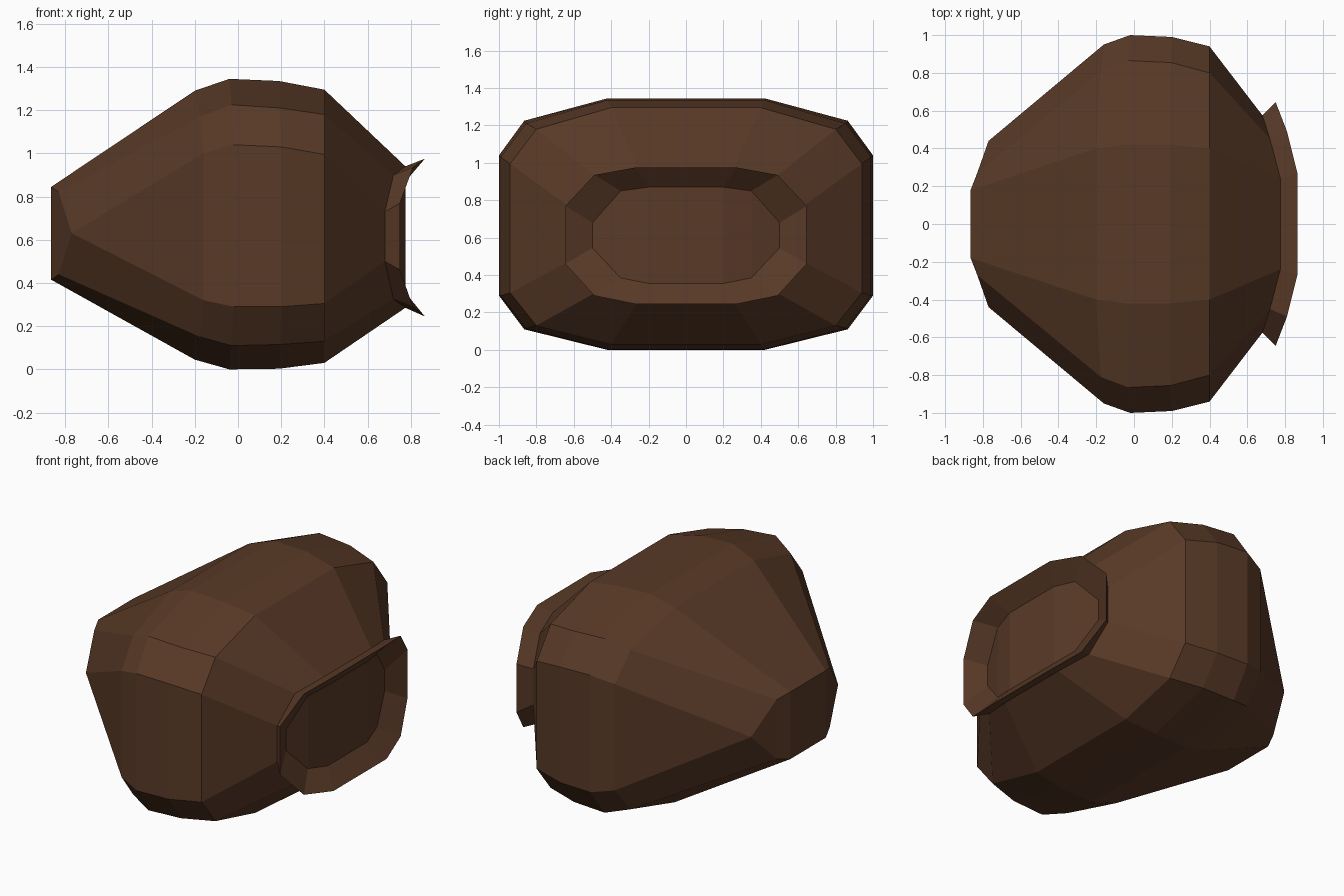
import bpy, bmesh

if "Cube" in bpy.data.objects:
    bpy.data.objects.remove(bpy.data.objects["Cube"])

brown = bpy.data.materials.new("dark brown")
brown.diffuse_color = (0.1, 0.042, 0.02, 1)
brown.use_nodes = True
brown.node_tree.nodes["Principled BSDF"].inputs["Base Color"].default_value = brown.diffuse_color

# Cross-sections along x; each has three (x, half width, top z, bottom z)
# stations which are mirrored across y to give a twelve-sided ring
SECTIONS = [
    [(-.865, .18, .845, .415), (-.83, .27, .82, .44), (-.77, .44, .63, .63)],   # narrow end
    [(-.20, .40, 1.29, .045), (-.175, .81, 1.17, .15), (-.16, .95, 1.0, .32)],
    [(-.04, .42, 1.345, 0), (-.03, .865, 1.225, .11), (-.02, 1.0, 1.04, .29)],
    [(.19, .42, 1.335, .003), (.195, .855, 1.21, .115), (.20, .99, 1.03, .29)],
    [(.40, .40, 1.295, .03), (.40, .80, 1.18, .13), (.40, .94, .995, .305)],
    [(.775, .24, .94, .285), (.72, .45, .90, .325), (.68, .575, .73, .50)],     # neck of rim
    [(.865, .27, .975, .245), (.81, .49, .935, .29), (.75, .645, .77, .46)],    # flared lip
    [(.775, .20, .87, .355), (.74, .35, .85, .385), (.69, .50, .68, .545)],     # inner panel
]


def ring(bm, section):
    right = [(x, y, t) for x, y, t, b in section]
    right += [(x, y, b) for x, y, t, b in reversed(section)]
    left = [(x, -y, z) for x, y, z in reversed(right)]
    return [bm.verts.new(p) for p in right + left]


def cap(bm, r):
    # vertical strips following the curve of the end
    for ids in ((0, 1, 4, 5), (1, 2, 3, 4), (0, 5, 6, 11), (11, 6, 7, 10), (10, 7, 8, 9)):
        bm.faces.new([r[i] for i in ids])


# Faceted body with flared rim
bm = bmesh.new()
rings = [ring(bm, s) for s in SECTIONS]
for a, b in zip(rings, rings[1:]):
    for i in range(12):
        j = (i + 1) % 12
        bm.faces.new((a[i], a[j], b[j], b[i]))
cap(bm, rings[0])
cap(bm, rings[-1])
bmesh.ops.remove_doubles(bm, verts=bm.verts, dist=0.0005)
bmesh.ops.recalc_face_normals(bm, faces=bm.faces)

mesh = bpy.data.meshes.new("faceted_body")
bm.to_mesh(mesh)
bm.free()
mesh.materials.append(brown)
body = bpy.data.objects.new("faceted_body", mesh)
bpy.context.collection.objects.link(body)
